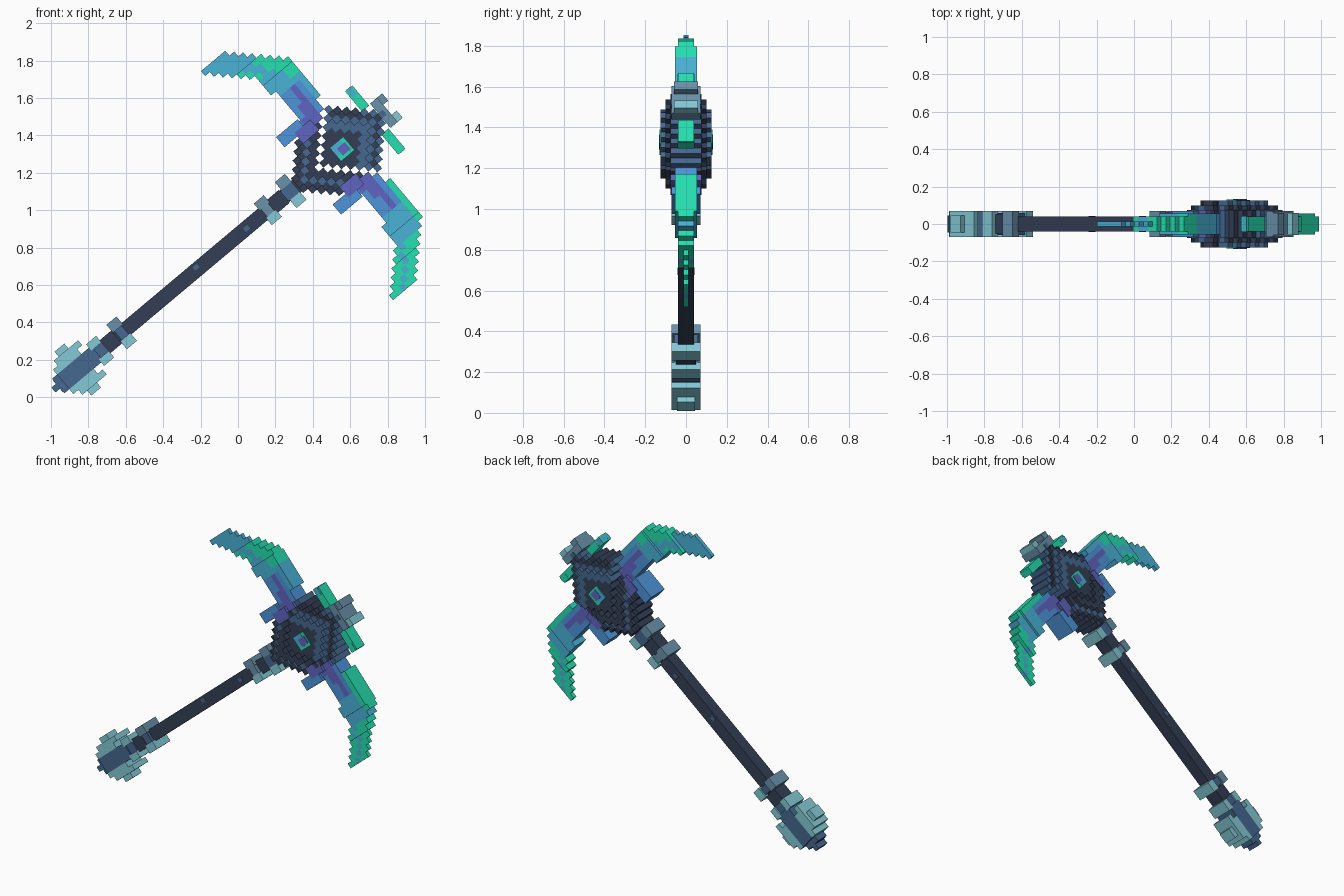
import bpy, bmesh
from math import radians, floor
from mathutils import Matrix

if "Cube" in bpy.data.objects:
    bpy.data.objects.remove(bpy.data.objects["Cube"])

STEP = 0.034                       # size of one block cell
AXIS = 0.664                       # offset of the handle axis before tilting
TILT = Matrix.Rotation(radians(-40), 4, 'Y') @ Matrix.Translation((0, 0, AXIS))


def material(name, hex_code):
    def linear(i):
        c = int(hex_code[i:i + 2], 16) / 255
        return c / 12.92 if c < 0.04 else ((c + 0.055) / 1.055) ** 2.4
    colour = (linear(0), linear(2), linear(4), 1)
    m = bpy.data.materials.new(name)
    m.use_nodes = True
    m.diffuse_color = colour
    m.node_tree.nodes["Principled BSDF"].inputs["Base Color"].default_value = colour
    return m


NAMES = ["dark_navy", "slate_blue", "steel", "pale_teal", "green",
         "sky_blue", "blue", "purple"]
HEXES = ["333e55", "456890", "6a92aa", "84cad6", "25dfb0", "4ab2d6", "4e94da", "6064c0"]
MATERIALS = [material(n, h) for n, h in zip(NAMES, HEXES)]
DARK, SLATE, STEEL, PALE, GREEN, SKY, BLUE, PURPLE = range(8)


def build(name, boxes):
    """One object from boxes (u0, u1, v0, v1, half depth, colour)."""
    bm = bmesh.new()
    for u0, u1, v0, v1, half, colour in boxes:
        place = Matrix.Translation(((u0 + u1) / 2, 0, (v0 + v1) / 2))
        size = Matrix.Diagonal((u1 - u0, 2 * half, v1 - v0, 1))
        made = bmesh.ops.create_cube(bm, size=1, matrix=TILT @ place @ size)
        for face in {f for v in made["verts"] for f in v.link_faces}:
            face.material_index = colour
    mesh = bpy.data.meshes.new(name)
    bm.to_mesh(mesh)
    bm.free()
    for m in MATERIALS:
        mesh.materials.append(m)
    obj = bpy.data.objects.new(name, mesh)
    bpy.context.collection.objects.link(obj)


def blocks(name, u_range, v_range, rule):
    """Fill a region with cells; rule(u, v) gives (half depth, colour) or None."""
    boxes = []
    for i in range(floor(u_range[0] / STEP), floor(u_range[1] / STEP) + 2):
        u, run = i * STEP, None
        for j in range(floor(v_range[0] / STEP), floor(v_range[1] / STEP) + 2):
            v = j * STEP
            cell = rule(u, v)
            if run and cell == run[4:]:
                run = run[:3] + (v + STEP / 2,) + cell
                boxes[-1] = run
            elif cell:
                run = (u - STEP / 2, u + STEP / 2, v - STEP / 2, v + STEP / 2) + cell
                boxes.append(run)
            else:
                run = None
    build(name, boxes)


def pair(u0, u1, v0, v1, half, upper, lower):
    """Matching boxes on both sides of the handle axis."""
    return [(u0, u1, v0, v1, half, upper), (u0, u1, -v1, -v0, half, lower)]


def inside(points, u, v):
    hit = False
    for (a, b), (c, d) in zip(points, points[1:] + points[:1]):
        if (b > v) != (d > v) and u < (c - a) * (v - b) / (d - b) + a:
            hit = not hit
    return hit


# Handle with small inlays
build("handle", [(-0.70, 0.98, -0.04, 0.04, 0.04, DARK)])
build("handle_inlays", [(u, u + 0.03, v, v + 0.025, 0.042, SLATE)
                        for u, v in ((0.26, 0.0), (0.6, -0.015))])

# Curved blades, mirrored about the handle
BLADE = [(0.96, 0.80), (1.13, 0.795), (1.39, 0.535), (1.385, 0.30), (1.25, 0.15),
         (1.14, 0.14), (1.19, 0.26), (1.20, 0.44), (1.15, 0.60)]


def blade_rule(u, v):
    m = abs(v)
    if not inside(BLADE, u, m):
        return None
    half = 0.013 if m > 0.675 else 0.04 if m > 0.535 else 0.055
    middle = u - 1.28 + max(0, m - 0.5) * 0.75
    if m < 0.34 and abs(u - 1.13 - m * 0.5) < 0.04:
        colour = PURPLE
    elif m < 0.41:
        colour = PURPLE if abs(middle) < 0.017 else BLUE
    elif v > 0:
        edge = middle > 0.03 or (m > 0.56 and middle < -0.03)
        colour = GREEN if 0.46 < m < 0.67 and edge else SKY
    else:
        colour = GREEN if m > 0.61 and abs(middle) > 0.017 else SKY
    if u > 1.35 and m > 0.28:
        colour = GREEN if v < 0 or m > 0.47 else SKY
    return half, colour


blocks("upper_blade", (0.94, 1.42), (0.1, 0.82), blade_rule)
blocks("lower_blade", (0.94, 1.42), (-0.82, -0.1), blade_rule)

# Thick blade roots with a back spur
build("blade_roots", pair(1.05, 1.20, 0.20, 0.27, 0.07, BLUE, BLUE) +
      pair(1.14, 1.25, 0.15, 0.225, 0.075, PURPLE, PURPLE))


# Forked yoke behind the core
def yoke_rule(u, v):
    m = abs(v)
    d = u - m
    if not 0.94 < d < 1.10 or m > 0.18 or u < 0.96:
        return None
    half = 0.125 if d > 1.03 and m < 0.13 else 0.10 if d > 0.97 and m < 0.16 else 0.075
    return half, SLATE if 0.99 < d < 1.05 else DARK


blocks("yoke", (0.9, 1.35), (-0.25, 0.25), yoke_rule)


# Faceted core
def core_rule(u, v):
    m = abs(v)
    low, high = u - m, u + m
    if low < 1.125 or high > 1.595 or m > 0.215:
        return None
    half = 0.125 if high < 1.47 and m < 0.15 else 0.10 if high < 1.56 else 0.075
    slate = 1.42 < high < 1.51 or (high > 1.55 and v < 0.1) or (low < 1.17 and m > 0.15)
    return half, SLATE if slate else DARK


blocks("core", (1.1, 1.65), (-0.25, 0.25), core_rule)

# Jewel set into both faces of the core
build("jewel", [(1.235, 1.325, -0.05, 0.04, 0.129, GREEN),
                (1.235, 1.30, -0.02, 0.04, 0.131, SKY),
                (1.26, 1.315, -0.035, 0.015, 0.133, PURPLE)])

# Crown at the front of the core
build("crown", [(1.55, 1.60, -0.085, 0.085, 0.07, STEEL),
                (1.57, 1.635, 0.035, 0.085, 0.06, STEEL),
                (1.57, 1.635, -0.085, -0.035, 0.06, PALE)] +
      pair(1.49, 1.54, 0.08, 0.22, 0.04, GREEN, GREEN) +
      pair(1.50, 1.53, 0.17, 0.222, 0.042, SKY, GREEN))

# Collar lugs on both sides of the handle, with slate bands between
build("upper_collar", pair(0.73, 0.80, 0.025, 0.075, 0.07, STEEL, PALE) +
      pair(0.89, 0.96, 0.035, 0.09, 0.07, STEEL, PALE) +
      [(0.74, 0.79, -0.025, 0.025, 0.065, STEEL),
       (0.80, 0.88, -0.045, 0.045, 0.045, DARK),
       (0.88, 0.96, -0.035, 0.035, 0.065, SLATE)])
build("lower_collars", pair(-0.29, -0.22, 0.03, 0.085, 0.07, STEEL, PALE) +
      pair(-0.44, -0.37, 0.03, 0.075, 0.07, PALE, PALE) +
      [(-0.28, -0.23, -0.03, 0.03, 0.06, SLATE),
       (-0.37, -0.29, -0.045, 0.045, 0.05, DARK),
       (-0.43, -0.37, -0.03, 0.03, 0.06, SLATE)])


# Barbed pommel, two swept chevrons
def pommel_rule(u, v):
    m = abs(v)
    d = u - m
    front = -0.735 < d < -0.67 and m < 0.155
    rear = -0.67 <= d < -0.57 and m < 0.125
    if not (front or rear or (m < 0.05 and -0.7 < u < -0.44)):
        return None
    half = 0.045 if u < -0.66 or m > 0.12 else 0.07
    return half, SLATE if m < 0.04 else PALE


blocks("pommel", (-0.76, -0.42), (-0.2, 0.2), pommel_rule)
